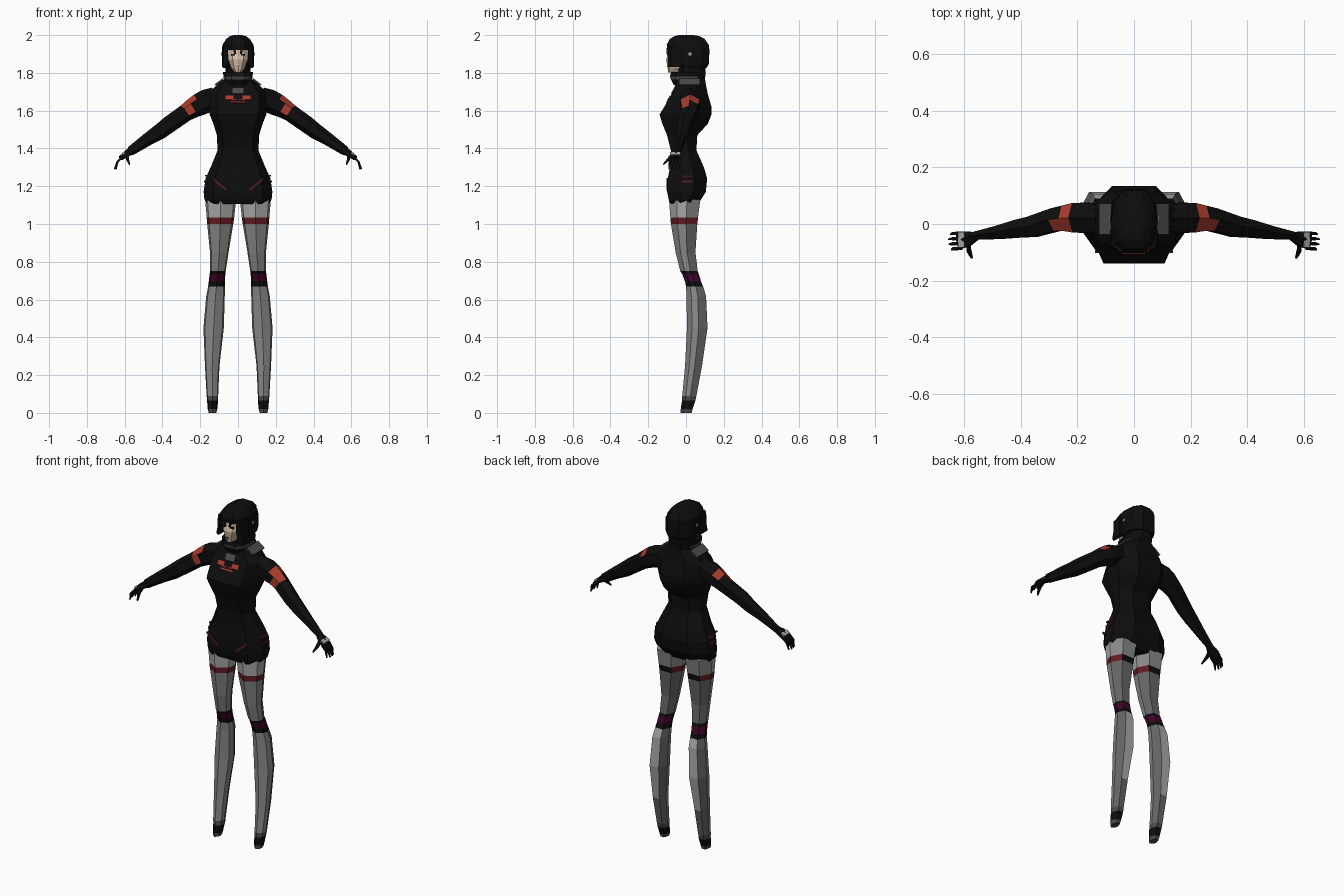
import bpy, bmesh, math
from mathutils import Vector, Matrix

if "Cube" in bpy.data.objects:
    bpy.data.objects.remove(bpy.data.objects["Cube"])

COLOURS = {
    "black": (0.004, 0.004, 0.0045), "charcoal": (0.07, 0.07, 0.072),
    "dark_grey": (0.13, 0.13, 0.13), "leg_grey": (0.25, 0.25, 0.25),
    "light_grey": (0.40, 0.40, 0.40), "dark_red": (0.12, 0.012, 0.016),
    "red": (0.40, 0.045, 0.025), "purple": (0.05, 0.001, 0.022),
    "skin": (0.68, 0.52, 0.40),
}
NAMES = list(COLOURS)
MATS = []
for n, c in COLOURS.items():
    m = bpy.data.materials.new(n)
    m.diffuse_color = (*c, 1)
    m.use_nodes = True
    m.node_tree.nodes["Principled BSDF"].inputs["Base Color"].default_value = m.diffuse_color
    MATS.append(m)


def finish(name, bm, rule):
    """Make the object and colour each face by a name or a rule(centre, normal)."""
    bmesh.ops.recalc_face_normals(bm, faces=bm.faces)
    for f in bm.faces:
        col = rule if isinstance(rule, str) else rule(f.calc_center_median(), f.normal)
        f.material_index = NAMES.index(col)
    me = bpy.data.meshes.new(name)
    bm.to_mesh(me)
    bm.free()
    for m in MATS:
        me.materials.append(m)
    ob = bpy.data.objects.new(name, me)
    bpy.context.collection.objects.link(ob)
    return ob


def loft(name, rings, rule):
    bm = bmesh.new()
    vs = [[bm.verts.new(p) for p in r] for r in rings]
    n = len(vs[0])
    for a, b in zip(vs, vs[1:]):
        for i in range(n):
            j = (i + 1) % n
            bm.faces.new((a[i], a[j], b[j], b[i]))
    bm.faces.new(vs[0])
    bm.faces.new(vs[-1])
    return finish(name, bm, rule)


def ring(profile, z, x0, x1, y0, y1):
    """Unit profile (-1..1) fitted to a box at height z."""
    return [((x0 + x1) / 2 + px * (x1 - x0) / 2, (y0 + y1) / 2 + py * (y1 - y0) / 2, z)
            for px, py in profile]


def stack(name, profile, rows, rule):
    """Symmetric loft from rows of (z, half width, y front, y back)."""
    return loft(name, [ring(profile, z, -w, w, a, b) for z, w, a, b in rows], rule)


def tube(name, path, rule, sides=6):
    """Loft along a path of (x, y, z, depth radius, height radius)."""
    pts = [Vector(p[:3]) for p in path]
    rings = []
    for i, p in enumerate(path):
        d = (pts[min(i + 1, len(pts) - 1)] - pts[max(i - 1, 0)]).normalized()
        up = Vector((0, 1, 0)).cross(d).normalized()
        side = d.cross(up)
        rings.append([pts[i] + side * p[3] * math.cos(t) + up * p[4] * math.sin(t)
                      for t in (math.tau * (k + .5) / sides for k in range(sides))])
    return loft(name, rings, rule)


def plate(name, loc, size, col, rot=(0, 0, 0)):
    bm = bmesh.new()
    bmesh.ops.create_cube(bm, size=1)
    r = Matrix.Rotation(rot[2], 4, 'Z') @ Matrix.Rotation(rot[1], 4, 'Y') @ Matrix.Rotation(rot[0], 4, 'X')
    bm.transform(Matrix.Translation(loc) @ r @ Matrix.Diagonal((*size, 1)))
    return finish(name, bm, col)


def mirrored(half):
    """Close a half profile listed front to back on +x."""
    return half + [(-x, y) for x, y in reversed(half) if x > 0]


BODY = mirrored([(.72, -1), (1, -.3), (1, .35), (.5, 1)])
ROUND = mirrored([(.45, -1), (.85, -.7), (1, -.1), (.9, .55), (.45, 1)])
FACE = mirrored([(0, -1), (.55, -.85), (1, -.3), (1, 1)])
LEG = mirrored([(0, -1), (.85, -.5), (1, .15), (.55, 1)])

# Body suit, hips to neck base
stack("body_suit", BODY, [
    (1.105, .16, -.08, .065), (1.13, .178, -.092, .08), (1.17, .182, -.1, .105),
    (1.24, .172, -.097, .112), (1.30, .145, -.085, .095), (1.39, .108, -.08, .055),
    (1.47, .112, -.1, .06), (1.53, .13, -.125, .115), (1.58, .15, -.14, .135),
    (1.62, .155, -.115, .135), (1.69, .155, -.075, .115), (1.74, .11, -.055, .105),
    (1.77, .07, -.045, .1)], "black")

# Neck and stand-up collar
stack("neck", ROUND, [(1.74, .065, -.04, .1), (1.86, .068, -.04, .105)], "black")
stack("collar", ROUND, [(1.735, .07, -.065, .1), (1.765, .075, -.08, .1),
                        (1.782, .077, -.085, .102), (1.805, .08, -.078, .105)],
      lambda c, n: "charcoal" if 1.765 < c.z < 1.782 and c.y < .05 else "black")

# Head: face, bobbed hair, fringe cap
stack("face", FACE, [(1.802, .018, -.094, -.01), (1.825, .036, -.097, 0),
                     (1.87, .052, -.105, 0), (1.895, .054, -.098, 0), (1.94, .055, -.096, 0)], "skin")
stack("hair_bob", ROUND, [(1.825, .078, -.03, .108), (1.85, .084, -.055, .122),
                          (1.93, .085, -.068, .124)], "black")
stack("hair_cap", ROUND, [(1.922, .083, -.1, .124), (1.95, .081, -.102, .12),
                          (1.98, .062, -.085, .098), (1.995, .042, -.06, .07),
                          (2.0, .022, -.035, .04)], "black")
plate("mouth", (0, -.0985, 1.832), (.018, .006, .004), "dark_red")

# Chest emblem on the sloping upper chest
TILT = -math.atan2(.04, .07)


def chest_plate(name, x, z, w, h, col):
    plate(name, (x, -.115 + (z - 1.62) * .571, z), (w, .009, h), col, (TILT, 0, 0))


chest_plate("collar_tab", 0, 1.708, .06, .045, "charcoal")
chest_plate("emblem_lower_bar", 0, 1.643, .08, .007, "red")

for s, side in ((1, "left"), (-1, "right")):
    # Hair locks framing the face, fringe strands and eyes
    loft(side + "_hair_lock", [
        [(s * x, y, z) for x, y in ((.055 + k, -.095), (.078 + k, -.08), (.085, -.02), (.06, -.02))]
        for z, k in ((1.83, .008), (1.87, 0), (1.94, -.002))], "black")
    plate(side + "_fringe_strand", (s * .018, -.1, 1.915), (.012, .006, .03), "black", (0, s * .2, 0))
    plate(side + "_eye", (s * .026, -.0945, 1.896), (.022, .008, .008), "black", (0, 0, s * .25))
    plate(side + "_ear_stud", (s * .085, .02, 1.9), (.008, .016, .014), "light_grey")

    # Chest, shoulder and hip markings
    chest_plate(side + "_emblem_wing", s * .046, 1.667, .042, .024, "red")
    chest_plate(side + "_emblem_bar", s * .02, 1.655, .03, .01, "dark_red")
    plate(side + "_shoulder_patch", (s * .1, .018, 1.752), (.052, .11, .009), "charcoal", (0, s * .65, 0))
    plate(side + "_hip_stripe", (s * .098, -.0985, 1.21), (.095, .008, .009), "dark_red", (0, -s * .69, 0))
    for z in (1.255, 1.225):
        plate(side + "_hip_side_bar", (s * (.172 + (1.24 - z) * .2), .005, z), (.009, .06, .009), "dark_red")

    # Arm with a red band
    tube(side + "_arm", [(s * x, y, z, a, b) for x, y, z, a, b in (
        (.12, .02, 1.665, .055, .06), (.17, .022, 1.65, .062, .062), (.205, .022, 1.632, .06, .06),
        (.24, .02, 1.613, .052, .053), (.278, .015, 1.588, .047, .046), (.36, -.01, 1.53, .042, .045),
        (.41, -.017, 1.492, .036, .042), (.48, -.03, 1.447, .027, .034),
        (.57, -.043, 1.385, .015, .025))],
        lambda c, n: "red" if .237 < abs(c.x) < .278 and (n.z > .2 or n.y < -.4) else "black")

    # Hand: palm, back plate, fingers, thumb
    tube(side + "_palm", [(s * x, y, z, a, b) for x, y, z, a, b in (
        (.56, -.043, 1.39, .016, .022), (.59, -.053, 1.372, .032, .018),
        (.622, -.058, 1.348, .036, .013))], "black")
    plate(side + "_hand_plate", (s * .61, -.056, 1.3715), (.024, .055, .008), "light_grey", (0, s * .6, 0))
    for k in range(4):
        y = -.032 - .018 * k
        tip = (.648, .655, .654, .645)[k]
        tube(side + "_finger", [(s * .612, y, 1.355, .008, .009), (s * .638, y - .002, 1.33, .008, .008),
                                (s * tip, y - .004, 1.29, .004, .004)], "black", 4)
    tube(side + "_thumb", [(s * .585, -.06, 1.37, .012, .012), (s * .585, -.092, 1.345, .009, .011),
                           (s * .574, -.12, 1.315, .004, .005)], "black", 4)

    # Leg with boot, knee band and thigh band
    rows = [(0, .115, .155, -.03, .03), (.02, .11, .16, -.028, .035), (.065, .105, .164, -.021, .05),
            (.09, .105, .166, -.02, .055), (.25, .098, .175, -.005, .085), (.45, .075, .183, .005, .114),
            (.62, .07, .168, .003, .106), (.67, .07, .158, 0, .09), (.695, .07, .155, -.005, .08),
            (.735, .067, .15, -.02, .068), (.75, .065, .147, -.03, .062), (.85, .05, .148, -.055, .05),
            (1.0, .025, .163, -.08, .06), (1.035, .02, .166, -.083, .064), (1.13, .01, .174, -.09, .076)]

    def leg_colour(c, n):
        back = n.y > .35
        if c.z < .02 or .065 < c.z < .09:
            return "charcoal"
        if c.z < .065 or .67 < c.z < .695 or .735 < c.z < .75:
            return "black"
        if .695 < c.z < .735:
            return "purple"
        if 1.0 < c.z < 1.035:
            return "black" if n.y > .8 else "dark_red"
        if c.z > 1.035:
            return "leg_grey" if back else "light_grey"
        if n.y > .8 and .25 < c.z < .67:
            return "light_grey"
        return "dark_grey" if back else "leg_grey"

    loft(side + "_leg", [ring(LEG, z, s * a, s * b, f, r) for z, a, b, f, r in rows], leg_colour)
